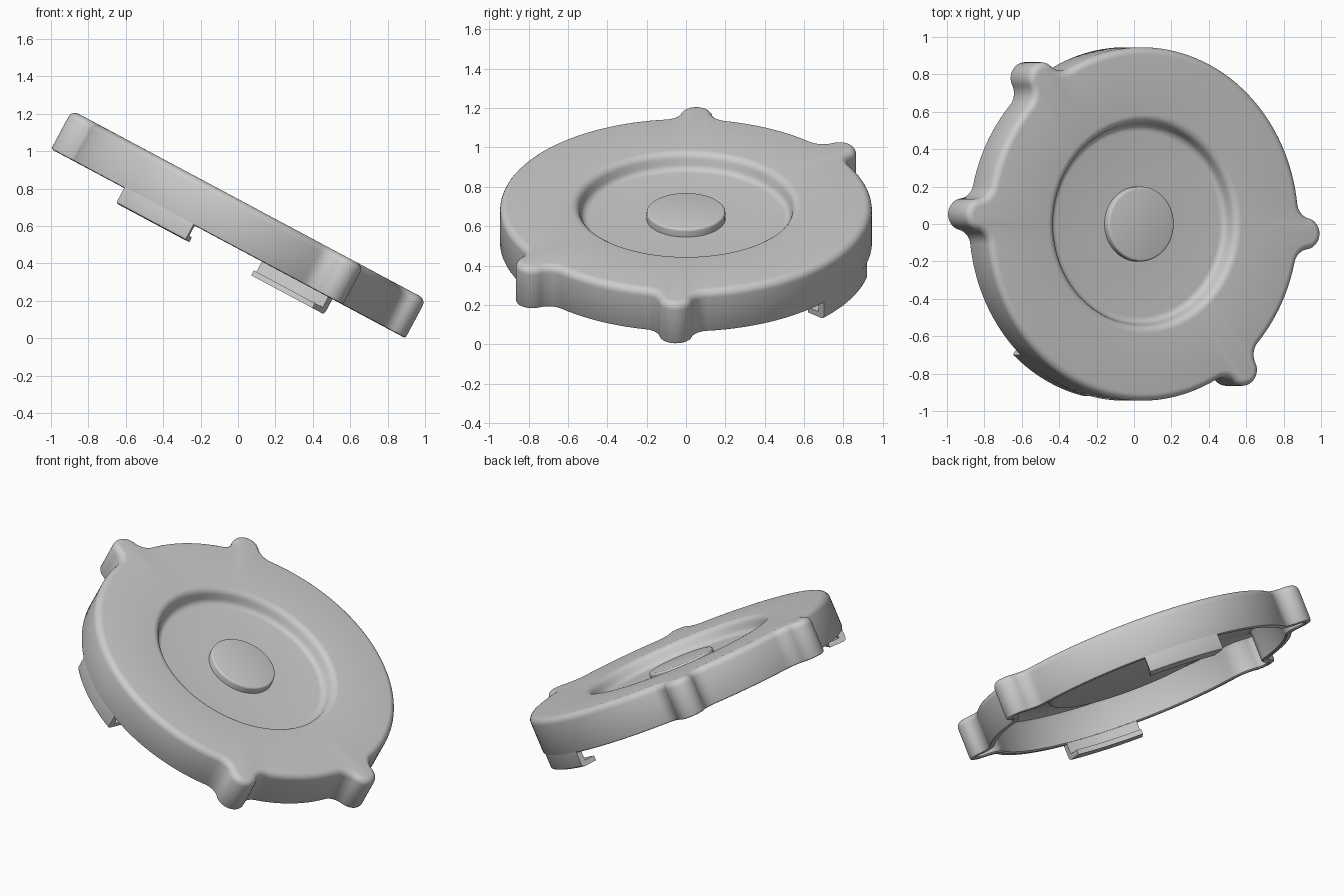
import bpy, bmesh
from math import radians, pi, sin, cos, atan2, acos
from mathutils import Matrix, Vector

if "Cube" in bpy.data.objects:
    bpy.data.objects.remove(bpy.data.objects["Cube"])

R, LUG_C, LUG_R, FIL = 0.945, 0.99, 0.085, 0.09   # disc, lug centre, lug tip and fillet radii
LUGS = [-52, -3, 128, 177]
TOP, WALL = 0.235, 0.04
PLACE = Matrix.Translation((-0.052, 0, 0.506)) @ Matrix.Rotation(radians(28.1), 4, 'Y')


def polar(r, a):
    return Vector((r * cos(a), r * sin(a)))


def make_outline():
    """Points and outward normals around the lugged rim."""
    out = []

    def arc(c, r, a0, a1, n, sign):
        for i in range(n):
            d = polar(1, a0 + (a1 - a0) * i / n)
            out.append((c + d * r, d * sign))

    a, b = R + FIL, LUG_R + FIL
    phi = acos((LUG_C**2 + a * a - b * b) / (2 * LUG_C * a))
    origin = Vector((0, 0))
    for k, deg in enumerate(LUGS):
        A = radians(deg)
        nxt = radians(LUGS[k + 1] if k < 3 else LUGS[0] + 360)
        lug = polar(LUG_C, A)
        f0, f1 = polar(a, A - phi), polar(a, A + phi)
        rel = lambda v: (atan2(v.y, v.x) - A + pi) % (2 * pi) - pi + A
        t0, t1 = rel(f0 - lug), rel(f1 - lug)              # tangent directions on the tip
        arc(f0, FIL, A - phi + pi, t0 + pi, 8, -1)
        arc(lug, LUG_R, t0, t1, 16, 1)
        arc(f1, FIL, t1 + pi, A + phi + pi, 8, -1)
        span = nxt - A - 2 * phi
        arc(origin, R, A + phi, nxt - phi, max(8, int(span / radians(2.5))), 1)
    return out


def finish(bm, name, angle=35):
    bmesh.ops.recalc_face_normals(bm, faces=bm.faces)
    me = bpy.data.meshes.new(name)
    bm.to_mesh(me)
    bm.free()
    ob = bpy.data.objects.new(name, me)
    ob.matrix_world = PLACE
    bpy.context.collection.objects.link(ob)
    bpy.ops.object.select_all(action='DESELECT')
    ob.select_set(True)
    bpy.context.view_layer.objects.active = ob
    bpy.ops.object.shade_smooth_by_angle(angle=radians(angle))
    return ob


def fillet(cr, cz, r, a0, a1, n=5):
    return [(cr + r * cos(radians(a0 + (a1 - a0) * i / n)),
             cz + r * sin(radians(a0 + (a1 - a0) * i / n))) for i in range(n + 1)]


# cap shell: lofted rings from the underside centre, round the rim, to the top centre
outline = make_outline()
under = [(0.50, 0.11)] + fillet(0.50, 0.14, 0.03, -70, 0, 4) + [(0.56, 0.17), (0.60, 0.195)]
skirt = ([(0.06, 0.195), (0.045, 0.19), (WALL, 0.175), (WALL, 0.008), (0.032, 0)]
         + [(0.012, 0), (0.004, 0.003), (0, 0.012)]
         + [(0.04 - x, z) for x, z in fillet(0, TOP - 0.04, 0.04, 0, 90, 6)])
recess = (fillet(0.585, TOP - 0.045, 0.045, 90, 170, 6)
          + fillet(0.495, 0.19, 0.04, -10, -90, 6))
button = [(0.2, 0.15), (0.2, 0.182)] + fillet(0.188, 0.183, 0.012, 0, 90, 3)[1:]

bm = bmesh.new()
rings = []
for r, z in under:
    rings.append([(p.normalized() * r).to_3d() + Vector((0, 0, z)) for p, n in outline])
for d, z in skirt:
    rings.append([(p - n * d).to_3d() + Vector((0, 0, z)) for p, n in outline])
for r, z in recess + button:
    rings.append([(p.normalized() * r).to_3d() + Vector((0, 0, z)) for p, n in outline])
rings = [[bm.verts.new(co) for co in ring] for ring in rings]
N = len(outline)
for lo, hi in zip(rings, rings[1:]):
    for i in range(N):
        j = (i + 1) % N
        bm.faces.new((lo[i], lo[j], hi[j], hi[i]))
bm.faces.new(rings[0])
bm.faces.new(rings[-1])
finish(bm, "cap_shell")


# locking tabs: an L-shaped section swept along the rim, one on each side
def locking_tab(name, start, end, steps=14):
    prof = [(0.943, 0.03), (0.943, -0.075), (0.938, -0.087), (0.926, -0.092),
            (0.835, -0.092), (0.835, -0.062), (0.906, -0.062), (0.906, 0.03)]
    bm = bmesh.new()
    secs = []
    for i in range(steps + 1):
        a = radians(start + (end - start) * i / steps)
        secs.append([bm.verts.new((r * cos(a), r * sin(a), z)) for r, z in prof])
    for s, t in zip(secs, secs[1:]):
        for i in range(len(prof)):
            j = (i + 1) % len(prof)
            bm.faces.new((s[i], s[j], t[j], t[i]))
    bm.faces.new(secs[0])
    bm.faces.new(secs[-1])
    finish(bm, name)


locking_tab("front_locking_tab", -132, -103)
locking_tab("back_locking_tab", 48, 77)
